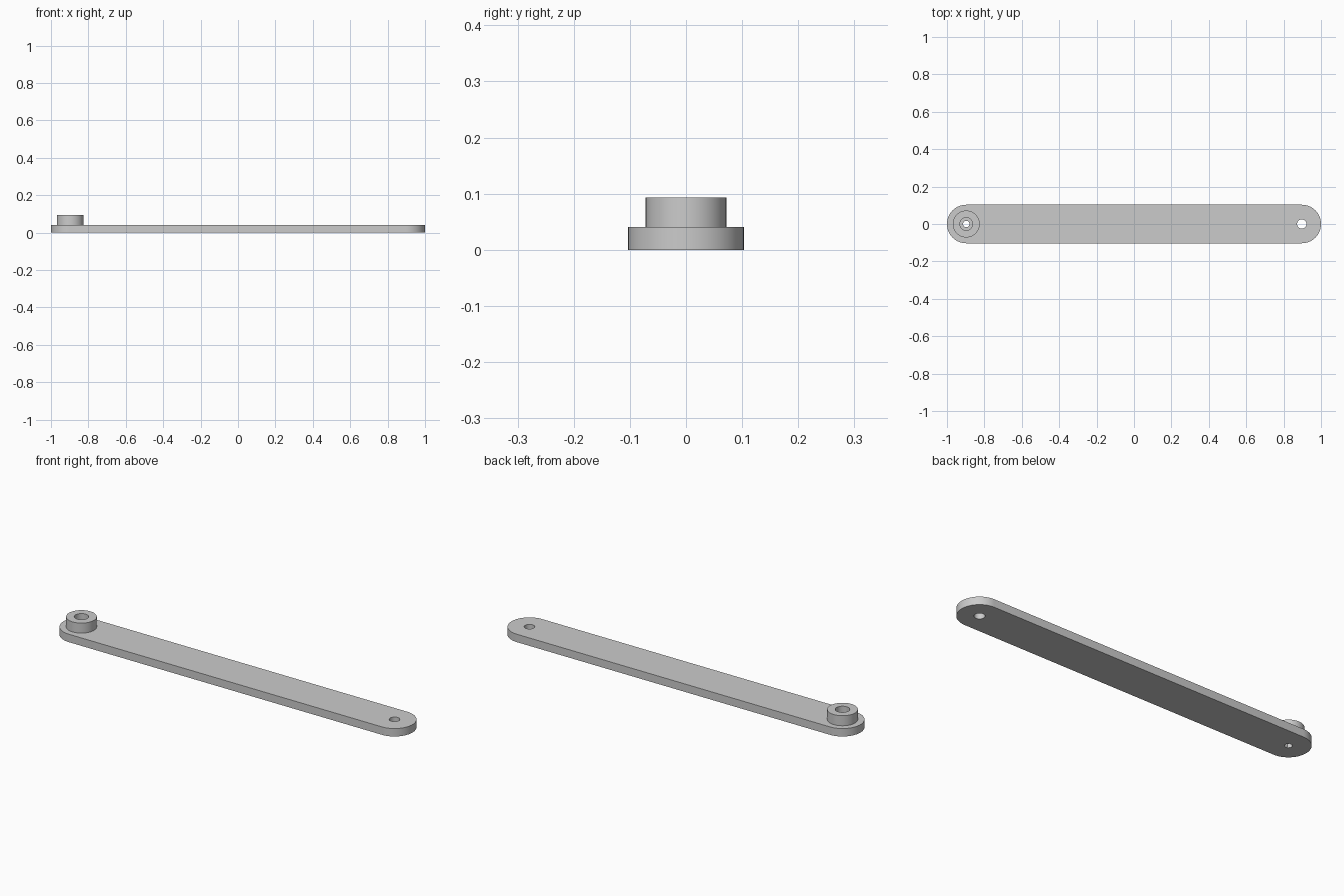
import bpy, math

old = bpy.data.objects.get("Cube")
if old:
    bpy.data.objects.remove(old, do_unlink=True)

HALF_WIDTH = 0.103
THICK = 0.041
PIVOT = 0.897
BOSS_TOP = 0.093

grey = bpy.data.materials.new("grey_metal")
grey.use_nodes = True
colour = (0.6, 0.6, 0.6, 1)
grey.diffuse_color = colour
grey.node_tree.nodes["Principled BSDF"].inputs["Base Color"].default_value = colour


def arc(cx, radius, start, sweep, steps):
    """Points along an arc centred on (cx, 0)."""
    return [(cx + radius * math.cos(start + sweep * i / steps),
             radius * math.sin(start + sweep * i / steps)) for i in range(steps + 1)]


def circle(cx, radius, sides=48):
    return arc(cx, radius, 0, math.tau, sides)[:-1]


def prism(name, outline, low, high):
    """Straight solid with the given outline."""
    n = len(outline)
    verts = [(x, y, z) for z in (low, high) for x, y in outline]
    faces = [list(range(n))[::-1], list(range(n, 2 * n))]
    faces += [(i, (i + 1) % n, n + (i + 1) % n, n + i) for i in range(n)]
    mesh = bpy.data.meshes.new(name)
    mesh.from_pydata(verts, [], faces)
    mesh.materials.append(grey)
    obj = bpy.data.objects.new(name, mesh)
    bpy.context.collection.objects.link(obj)
    return obj


def drill(obj, cutter):
    """Cut a hole and discard the cutter."""
    bpy.context.view_layer.objects.active = obj
    mod = obj.modifiers.new("hole", "BOOLEAN")
    mod.operation = "DIFFERENCE"
    mod.solver = "EXACT"
    mod.object = cutter
    bpy.ops.object.modifier_apply(modifier=mod.name)
    bpy.data.objects.remove(cutter, do_unlink=True)


# Flat bar with rounded ends
outline = (arc(PIVOT, HALF_WIDTH, -math.pi / 2, math.pi, 32)
           + arc(-PIVOT, HALF_WIDTH, math.pi / 2, math.pi, 32))
bar = prism("link_bar", outline, 0, THICK)

# Round pivot hole on one end, small hexagonal hole under the boss
drill(bar, prism("pivot_cutter", circle(PIVOT, 0.025), -0.1, 0.2))
drill(bar, prism("hex_cutter", circle(-PIVOT, 0.019, 6), -0.1, 0.2))

# Raised boss with a wider bore
boss = prism("pivot_boss", circle(-PIVOT, 0.072), THICK, BOSS_TOP)
drill(boss, prism("bore_cutter", circle(-PIVOT, 0.034), -0.1, 0.2))

# Smooth round walls, crisp rims
for obj in (bar, boss):
    bpy.ops.object.select_all(action="DESELECT")
    obj.select_set(True)
    bpy.context.view_layer.objects.active = obj
    bpy.ops.object.shade_smooth_by_angle(angle=math.radians(30))
